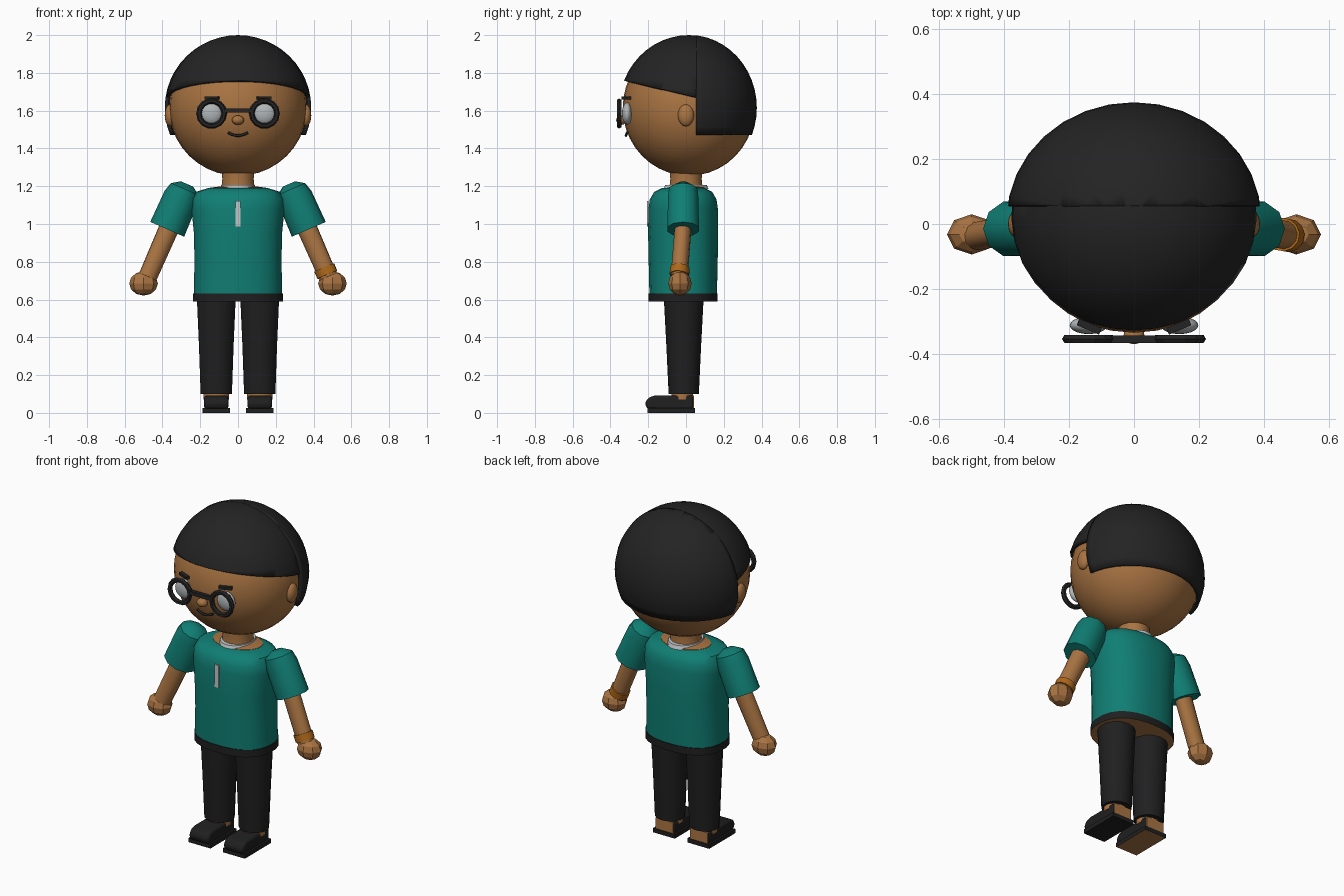
import bpy, bmesh, math
from mathutils import Vector, Matrix

cube = bpy.data.objects.get("Cube")
if cube:
    bpy.data.objects.remove(cube, do_unlink=True)


def material(name, *rgb):
    m = bpy.data.materials.new(name)
    m.use_nodes = True
    m.diffuse_color = (*rgb, 1)
    m.node_tree.nodes["Principled BSDF"].inputs["Base Color"].default_value = (*rgb, 1)
    return m


SKIN = material("warm skin", .40, .175, .055)
BLACK = material("soft black", .017, .017, .017)
CHARCOAL = material("charcoal", .014, .014, .015)
TEAL = material("teal cloth", .005, .21, .175)
PALE = material("pale grey", .55, .57, .58)
LENS = material("lens grey", .43, .46, .47)
ORANGE = material("burnt orange", .42, .14, .01)


def finish(name, bm, *mats, angle=40):
    """Turn a bmesh into a named, shaded object."""
    bmesh.ops.recalc_face_normals(bm, faces=bm.faces)
    mesh = bpy.data.meshes.new(name)
    bm.to_mesh(mesh)
    bm.free()
    ob = bpy.data.objects.new(name, mesh)
    bpy.context.collection.objects.link(ob)
    for m in mats:
        mesh.materials.append(m)
    bpy.ops.object.select_all(action='DESELECT')
    ob.select_set(True)
    bpy.context.view_layer.objects.active = ob
    if angle:
        bpy.ops.object.shade_smooth_by_angle(angle=math.radians(angle))
    return ob


def ball_mesh(center, radii, u=32, v=20):
    bm = bmesh.new()
    bmesh.ops.create_uvsphere(bm, u_segments=u, v_segments=v, radius=1)
    bm.transform(Matrix.Translation(center) @ Matrix.Diagonal((*radii, 1)))
    return bm


def ball(name, center, radii, mat, u=32, v=20, angle=40):
    return finish(name, ball_mesh(center, radii, u, v), mat, angle=angle)


def box(name, center, size, *mats, turn=0):
    bm = bmesh.new()
    bmesh.ops.create_cube(bm, size=1)
    bm.transform(Matrix.Translation(center) @ Matrix.Rotation(turn, 4, 'Z')
                 @ Matrix.Diagonal((*size, 1)))
    return finish(name, bm, *mats, angle=0)


def loft(name, rings, mat, n=16, loc=(0, 0, 0), axis=None, power=1, under=None):
    """Stack elliptical rings (height, rx, ry) along an axis and cap the ends."""
    bm = bmesh.new()

    def sq(v):
        return math.copysign(abs(v) ** power, v)

    loops = []
    for z, rx, ry in rings:
        angles = [math.tau * (i + .5) / n for i in range(n)]
        loops.append([bm.verts.new((rx * sq(math.cos(a)), ry * sq(math.sin(a)), z))
                      for a in angles])
    for a, b in zip(loops, loops[1:]):
        for i in range(n):
            j = (i + 1) % n
            bm.faces.new((a[i], a[j], b[j], b[i]))
    bottom = bm.faces.new(loops[0][::-1])
    bm.faces.new(loops[-1])
    if under:
        bottom.material_index = 1
    m = Matrix.Translation(loc)
    if axis:
        m = m @ Vector(axis).to_track_quat('Z', 'Y').to_matrix().to_4x4()
    bm.transform(m)
    return finish(name, bm, mat, *([under] if under else []))


def hair(name, radii, cuts):
    """A thin shell, trimmed by planes given as (point, removed direction)."""
    bm = ball_mesh(HEAD, radii, 32, 24)
    for co, no in cuts:
        bmesh.ops.bisect_plane(bm, geom=bm.verts[:] + bm.edges[:] + bm.faces[:],
                               plane_co=co, plane_no=no, clear_outer=True)
    ob = finish(name, bm, BLACK)
    shell = ob.modifiers.new("thickness", 'SOLIDIFY')
    shell.thickness = .02
    shell.offset = -1


def tube(name, points, radius, mat):
    curve = bpy.data.curves.new(name, 'CURVE')
    curve.dimensions = '3D'
    curve.bevel_depth = radius
    curve.bevel_resolution = 2
    curve.use_fill_caps = True
    line = curve.splines.new('POLY')
    line.points.add(len(points) - 1)
    for p, co in zip(line.points, points):
        p.co = (*co, 1)
    ob = bpy.data.objects.new(name, curve)
    curve.materials.append(mat)
    bpy.context.collection.objects.link(ob)
    bpy.ops.object.select_all(action='DESELECT')
    ob.select_set(True)
    bpy.context.view_layer.objects.active = ob
    bpy.ops.object.convert(target='MESH')


# Head and hair
HEAD = Vector((0, .015, 1.615))
ball("head", HEAD, (.365, .35, .36), SKIN)
hair("hair_front", (.384, .37, .385),
     [((0, .06, 1.67), (0, -.23, -1)), ((0, .08, 0), (0, 1, 0))])
hair("hair_back", (.392, .36, .386),
     [((0, 0, 1.47), (0, 0, -1)), ((0, .055, 0), (0, -1, 0))])

# Face
ball("nose", (0, -.342, 1.55), (.032, .028, .025), SKIN, 16, 10)
smile = [i / 6 for i in range(-6, 7)]
tube("mouth", [(.052 * t, -.318 + .006 * t * t, 1.468 + .016 * t * t) for t in smile],
     .007, BLACK)
box("glasses_bridge", (0, -.355, 1.6), (.16, .022, .022), BLACK)

# Neck, collar and shirt
loft("neck", [(1.16, .155, .113), (1.192, .15, .108), (1.2, .088, .088),
              (1.24, .084, .084), (1.3, .09, .09)], SKIN, 20)
loft("inner_collar", [(1.185, .096, .12), (1.207, .09, .112)], PALE, 20)
loft("shirt", [(.625, .236, .18), (.8, .232, .184), (.95, .235, .187), (1.08, .248, .185),
               (1.13, .246, .178), (1.17, .225, .155), (1.19, .16, .115)],
     TEAL, 24, (0, -.015, 0), power=.85)
loft("shirt_hem", [(.59, .24, .184), (.633, .24, .184)], CHARCOAL, 24,
     (0, -.015, 0), power=.85, under=SKIN)
box("placket", (0, -.202, 1.053), (.028, .008, .135), PALE)

for s, side in ((1, "left"), (-1, "right")):
    # Ears, eyes, brows and glasses
    ball(side + "_ear", (s * .36, 0, 1.575), (.028, .043, .058), SKIN, 16, 12)
    ball(side + "_eye", (s * .14, -.312, 1.585), (.058, .027, .058), LENS, 20, 12)
    box(side + "_brow", (s * .138, -.316, 1.666), (.075, .022, .016), BLACK, turn=s * .4)
    bpy.ops.mesh.primitive_torus_add(
        location=(s * .14, -.354, 1.585), rotation=(math.pi / 2, 0, 0),
        major_radius=.067, minor_radius=.0145, major_segments=14, minor_segments=6)
    rim = bpy.context.object
    rim.name = side + "_glasses_rim"
    rim.data.materials.append(BLACK)

    # Sleeve, arm and hand
    loft(side + "_sleeve", [(0, .03, .035), (.03, .078, .08), (.08, .084, .094),
                            (.262, .088, .098)],
         TEAL, 10, (s * .27, -.015, 1.212), (s * .4, 0, -.917))
    wrist = Vector((s * .478, -.036, .72))
    elbow = Vector((s * .36, -.015, .99))
    reach = wrist - elbow
    loft(side + "_arm", [(0, .044, .054), (reach.length, .045, .05)],
         SKIN, 12, elbow, reach)
    ball(side + "_hand", (s * .5, -.032, .685), (.076, .062, .064), SKIN, 8, 6, 25)
    if s > 0:
        loft("bracelet", [(0, .052, .058), (.042, .052, .057)], ORANGE, 12,
             elbow + reach * .82, reach)

    # Trousers and ankles
    loft(side + "_trouser_leg", [(.1, .085, .08), (.355, .094, .092), (.6, .105, .105)],
         CHARCOAL, 14, (s * .115, -.012, 0))
    loft(side + "_ankle", [(.07, .07, .06), (.12, .07, .06)], SKIN, 12,
         (s * .115, -.02, 0))

    # Shoe with a rounded toe and bare heel
    profile = [(.04, .02), (.04, .092), (-.165, .092), (-.2, .08), (-.218, .052), (-.205, .02)]
    bm = bmesh.new()
    face = bm.faces.new([bm.verts.new((s * .115 - .064, y, z)) for y, z in profile])
    moved = bmesh.ops.extrude_face_region(bm, geom=[face])["geom"]
    bmesh.ops.translate(bm, vec=(.128, 0, 0),
                        verts=[v for v in moved if isinstance(v, bmesh.types.BMVert)])
    shoe = finish(side + "_shoe", bm, CHARCOAL, angle=35)
    bevel = shoe.modifiers.new("soft edge", 'BEVEL')
    bevel.width = .012
    bevel.segments = 2
    box(side + "_heel", (s * .115, .038, .058), (.118, .009, .066), SKIN)
    sole = box(side + "_sole", (s * .115, -.078, .0125), (.146, .25, .025), CHARCOAL, SKIN)
    if s < 0:
        for p in sole.data.polygons:
            p.material_index = int(p.normal.z < -.5)
